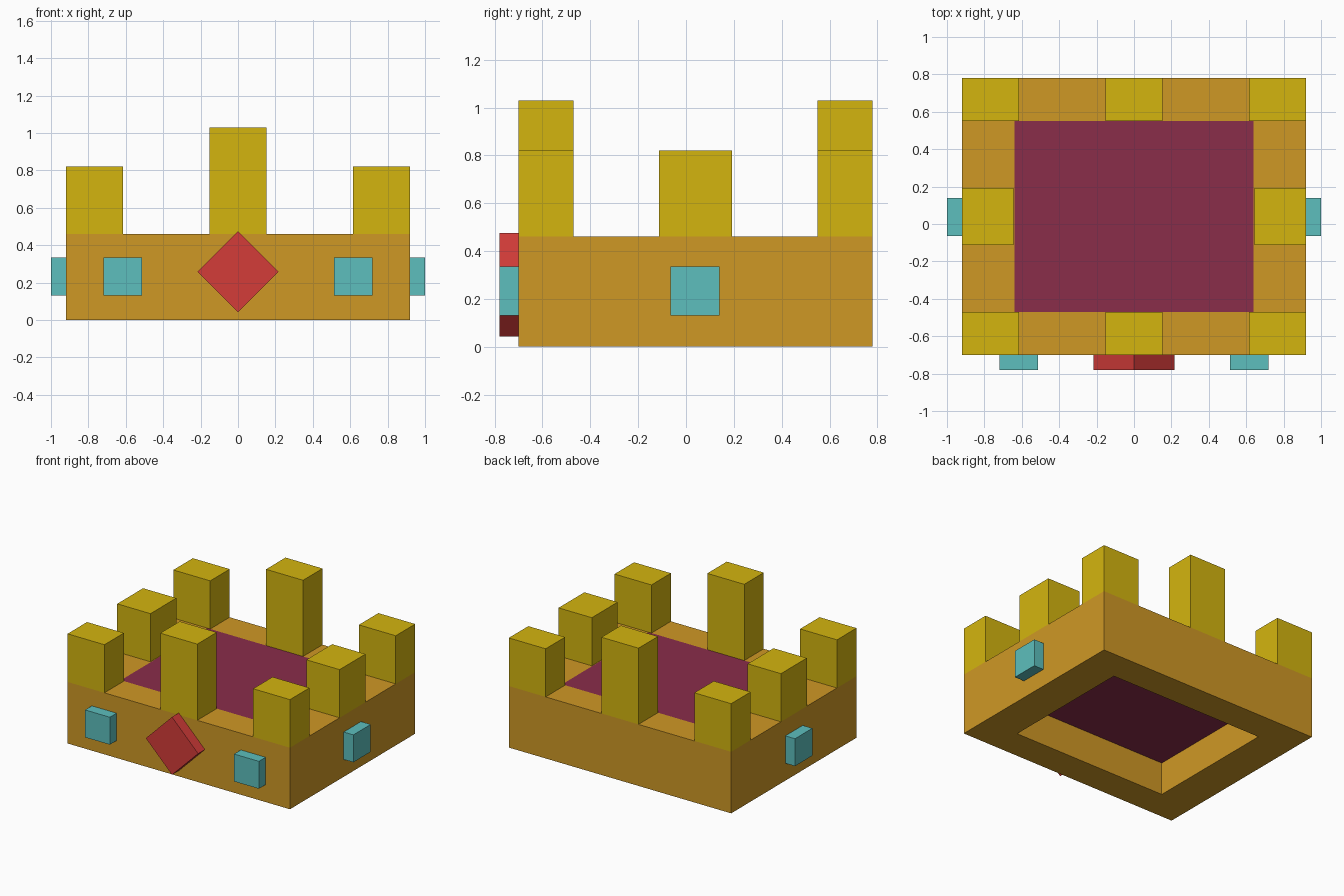
import bpy, bmesh, math
from mathutils import Matrix, Vector

cube = bpy.data.objects.get("Cube")
if cube:
    bpy.data.objects.remove(cube, do_unlink=True)


def material(name, hex_code):
    """Flat material from an sRGB hex colour."""
    def linear(c):
        return c / 12.92 if c <= 0.04045 else ((c + 0.055) / 1.055) ** 2.4
    col = [linear(b / 255) for b in bytes.fromhex(hex_code)] + [1.0]
    m = bpy.data.materials.new(name)
    m.use_nodes = True
    m.diffuse_color = col
    m.node_tree.nodes["Principled BSDF"].inputs["Base Color"].default_value = col
    return m


dark_gold = material("dark_gold", "CF9825")
bright_gold = material("bright_gold", "D4B50F")
velvet = material("plum_velvet", "8A2D4A")
teal = material("teal_gem", "5DBFBD")
red = material("red_gem", "D33C39")


def finish(name, bm, mat):
    bmesh.ops.recalc_face_normals(bm, faces=bm.faces)
    mesh = bpy.data.meshes.new(name)
    bm.to_mesh(mesh)
    bm.free()
    mesh.materials.append(mat)
    obj = bpy.data.objects.new(name, mesh)
    bpy.context.collection.objects.link(obj)
    return obj


def box(name, x, y, z, mat, turn=0.0):
    """Box from (min, max) ranges, optionally turned about the y axis."""
    lo, hi = (Vector(v) for v in zip(x, y, z))
    bm = bmesh.new()
    bmesh.ops.create_cube(bm, size=1.0)
    bmesh.ops.transform(bm, verts=bm.verts, matrix=Matrix.Translation((lo + hi) / 2)
                        @ Matrix.Rotation(turn, 4, "Y") @ Matrix.Diagonal((*(hi - lo), 1)))
    return finish(name, bm, mat)


# Shared dimensions
OUT_X, IN_X = 0.92, 0.64
FRONT, BACK = -0.70, 0.78
IN_FRONT, IN_BACK = -0.47, 0.55
RIM = 0.46
LOW, HIGH = 0.82, 1.03


# Band: square ring with an open middle
def rectangle(bm, x, y0, y1, z):
    return [bm.verts.new(p) for p in ((-x, y0, z), (x, y0, z), (x, y1, z), (-x, y1, z))]


bm = bmesh.new()
loops = [rectangle(bm, OUT_X, FRONT, BACK, 0), rectangle(bm, OUT_X, FRONT, BACK, RIM),
         rectangle(bm, IN_X, IN_FRONT, IN_BACK, RIM), rectangle(bm, IN_X, IN_FRONT, IN_BACK, 0)]
for k, loop in enumerate(loops):
    nxt = loops[(k + 1) % 4]
    for i in range(4):
        j = (i + 1) % 4
        bm.faces.new((loop[i], loop[j], nxt[j], nxt[i]))
finish("crown_band", bm, dark_gold)

# Velvet cushion filling the upper half of the opening
box("velvet_cushion", (-IN_X, IN_X), (IN_FRONT, IN_BACK), (0.245, RIM), velvet)

# Points on the front and back: tall in the middle, low at the corners
for row, y in (("front", (FRONT, IN_FRONT)), ("back", (IN_BACK, BACK))):
    box(row + "_middle_point", (-0.153, 0.153), y, (RIM, HIGH), bright_gold)
    box(row + "_left_point", (0.615, OUT_X), y, (RIM, LOW), bright_gold)
    box(row + "_right_point", (-OUT_X, -0.615), y, (RIM, LOW), bright_gold)

# Side points and square gems, mirrored left and right
for side, s in (("left", 1), ("right", -1)):
    def span(a, b):
        return sorted((s * a, s * b))
    box(side + "_side_point", span(0.645, OUT_X), (-0.113, 0.192), (RIM, LOW), bright_gold)
    box(side + "_side_gem", span(OUT_X, 1.0), (-0.065, 0.14), (0.13, 0.335), teal)
    box(side + "_front_gem", span(0.514, 0.719), (-0.78, FRONT), (0.13, 0.335), teal)

# Diamond gem on the front
HALF, MID = 0.153, 0.258
box("diamond_gem", (-HALF, HALF), (-0.78, FRONT), (MID - HALF, MID + HALF), red, math.radians(45))
